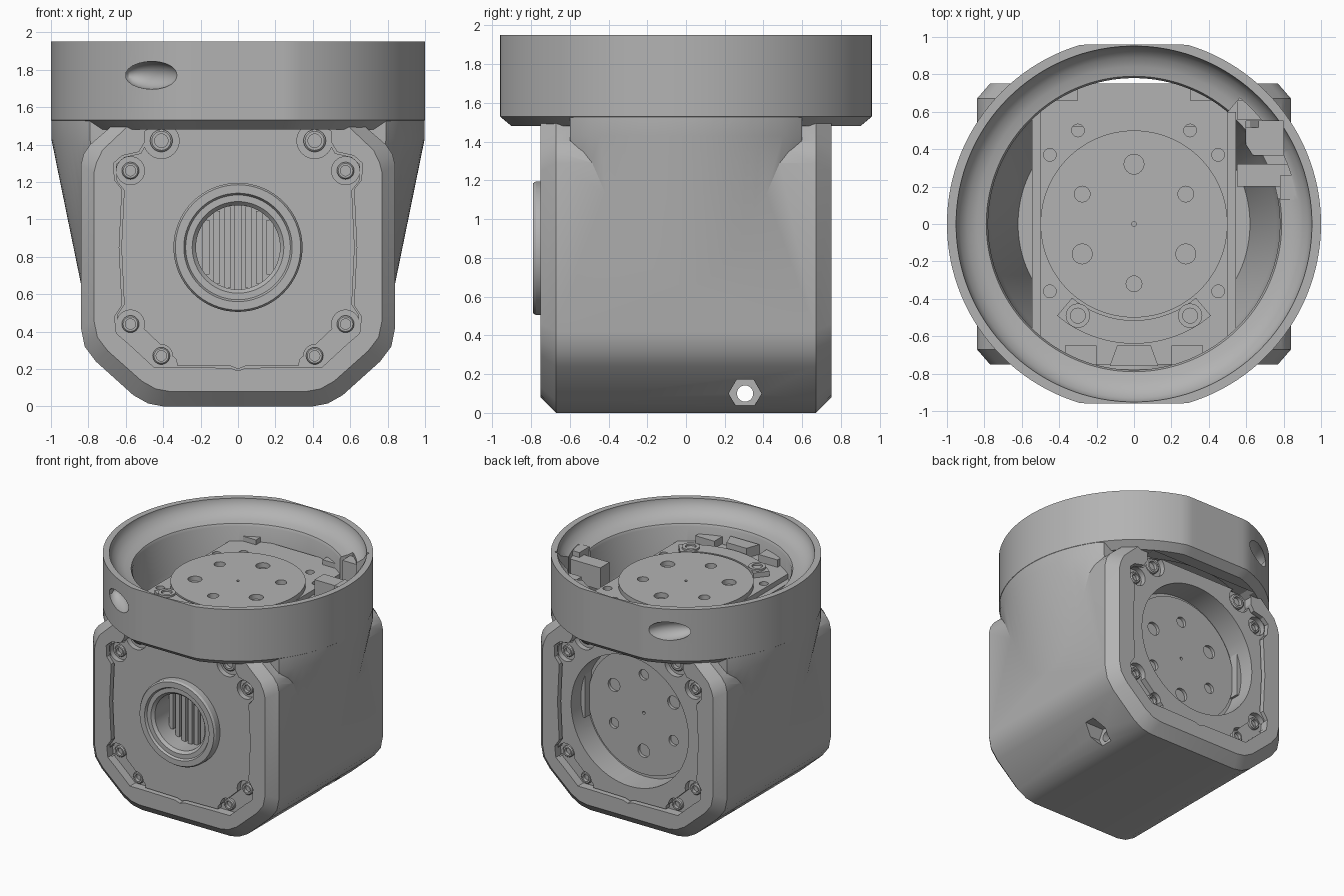
import bpy, bmesh
from math import sin, cos, pi, radians, sqrt

if "Cube" in bpy.data.objects:
    bpy.data.objects.remove(bpy.data.objects["Cube"])

grey = bpy.data.materials.new("neutral_grey")
grey.use_nodes = True
grey.diffuse_color = (0.45, 0.45, 0.45, 1)
grey.node_tree.nodes["Principled BSDF"].inputs["Base Color"].default_value = grey.diffuse_color

CZ = 0.85          # height of the motor axis on front and back


def finish(name, bm):
    bmesh.ops.remove_doubles(bm, verts=bm.verts, dist=1e-5)
    bmesh.ops.recalc_face_normals(bm, faces=bm.faces)
    me = bpy.data.meshes.new(name)
    bm.to_mesh(me)
    bm.free()
    me.materials.append(grey)
    ob = bpy.data.objects.new(name, me)
    bpy.context.collection.objects.link(ob)
    return ob


def place(axis, u, v, t):
    return {"x": (t, u, v), "y": (u, t, v), "z": (u, v, t)}[axis]


def loft(name, loops, closed=False):
    """Skin a row of equal point loops, capping the ends."""
    bm = bmesh.new()
    rows = [[bm.verts.new(p) for p in loop] for loop in loops]
    n = len(rows[0])
    pairs = list(zip(rows, rows[1:])) + ([(rows[-1], rows[0])] if closed else [])
    for a, b in pairs:
        for i in range(n):
            j = (i + 1) % n
            bm.faces.new((a[i], a[j], b[j], b[i]))
    if not closed:
        bm.faces.new(rows[0])
        bm.faces.new(rows[-1])
    return finish(name, bm)


def extrude(name, pts, lo, hi, axis="y"):
    return loft(name, [[place(axis, u, v, t) for u, v in pts] for t in (lo, hi)])


def circle(r, u=0, v=0, n=32):
    return [(u + r * cos(2 * pi * i / n), v + r * sin(2 * pi * i / n)) for i in range(n)]


def turned(name, prof, axis="z", u=0, v=0, n=96, closed=False):
    """Turn a profile of (radius, height) or (radius, height, y limit)."""
    loops = []
    for p in prof:
        lim = p[2] if len(p) > 2 else 9
        loops.append([place(axis, a, max(-lim, min(lim, b)), p[1]) for a, b in circle(p[0], u, v, n)])
    return loft(name, loops, closed)


def box(name, x0, x1, y0, y1, z0, z1):
    return extrude(name, [(x0, y0), (x1, y0), (x1, y1), (x0, y1)], z0, z1, "z")


def combine(ob, tool, op="DIFFERENCE"):
    mod = ob.modifiers.new("bool", "BOOLEAN")
    mod.operation, mod.solver, mod.object = op, "EXACT", tool
    bpy.context.view_layer.update()
    me = bpy.data.meshes.new_from_object(ob.evaluated_get(bpy.context.evaluated_depsgraph_get()))
    ob.modifiers.clear()
    ob.data = me
    bpy.data.objects.remove(tool)


def mirrored(half):
    return half + [(-x, z) for x, z in reversed(half) if x > 0]


def arc(r0, r1, a0, a1, n=24):
    angles = [radians(a0 + (a1 - a0) * i / n) for i in range(n + 1)]
    return ([(r0 * cos(a), r0 * sin(a)) for a in angles]
            + [(r1 * cos(a), r1 * sin(a)) for a in reversed(angles)])


# Housing: chamfered block, flared shoulders and flat-sided collar
outer = mirrored([(0, 0), (.40, 0), (.48, .015), (.56, .06), (.76, .24), (.82, .32), (.84, .42),
                  (.84, 1.29), (.825, 1.35), (.79, 1.4), (.64, 1.53), (0, 1.53)])
inner = [(x * .917, CZ + (z - CZ) * .906 if z < 1.4 else z - .03) for x, z in outer]
housing = loft("housing", [[(x, y, z) for x, z in pts] for pts, y in
                           ((inner, -.75), (outer, -.67), (outer, .67), (inner, .75))])
combine(housing, turned("shoulders", [(.80, .46, .6), (.998, 1.43, .6), (.998, 1.6, .6)]), "UNION")
combine(housing, turned("collar", [(.94, 1.48, .9), (1, 1.53, .96), (1, 1.95, .96)], n=128), "UNION")

# Hollow with a dished seat in the collar
combine(housing, turned("hollow", [(.62, .7, .6), (.76, 1.44, .66), (.78, 1.5, .78), (.78, 1.80), (.79, 1.82),
                                   (.84, 1.83), (.89, 1.85), (.93, 1.89), (.95, 1.93), (.955, 2)], n=128))
combine(housing, extrude("latch_gap", arc(.7, .88, 10, 50), 1.62, 2, "z"))
combine(housing, extrude("wire_gap", [(.6, .37), (.8, .37), (.8, .55), (.6, .55)], 1.3, 2, "z"))

# Oblong ports in the collar, hexagon nut pocket and cross hole
for s in (-1, 1):
    k = [sin(i * pi / 12) for i in range(1, 12)]
    h = [-cos(i * pi / 12) for i in range(1, 12)]
    port = loft("port", [[(-.46 + .145 * a, s * .885 + .11 * b * f - .055 * a * s * -2, 1.77 + .075 * c * f)
                          for b, c in circle(1, n=24)] for f, a in zip(k, h)])
    combine(housing, port)
combine(housing, extrude("nut_pocket", circle(.085, .305, .1, 6), .52, 1, "x"))
combine(housing, extrude("cross_hole", circle(.042, .305, .1), -1, 1, "x"))

# Front and back openings, each with a base plate, cover panel and screws
opening = mirrored([(0, .19), (.04, .205), (.32, .21), (.45, .21), (.58, .33), (.65, .39), (.66, .48), (.62, .54),
                    (.635, .85), (.62, 1.16), (.66, 1.21), (.665, 1.3), (.62, 1.34), (.53, 1.36),
                    (.50, 1.41), (.50, 1.47), (.45, 1.5), (0, 1.5)])
panel_shape = [(x * .982, CZ + (z - CZ) * .985) for x, z in opening]
foot_pad = [(.31, .12), (.33, .25), (.51, .42), (.6, .4), (.7, .3), (.5, .1)]
screws = ((.41, 1.42, .06, .095), (.575, 1.26, .046, .075), (.575, .44, .046, .075), (.41, .27, .046, .06))

for s, side, bore in ((-1, "front", .3), (1, "back", .53)):
    combine(housing, extrude("opening", opening, s * .52, s * .8))
    base = extrude(side + "_base_plate", opening, s * .515, s * .68)
    panel = extrude(side + "_panel", panel_shape, s * .6, s * .725)
    for part in (base, panel):
        combine(part, extrude("bore", circle(bore, 0, CZ, 64), s * .4, s * .9))
    for m in (-1, 1):
        combine(panel, extrude("foot_pad", [(m * x, z) for x, z in foot_pad], s * .5, s * .8))
        for x, z, r, clear in screws:
            combine(panel, extrude("clearance", circle(clear, m * x, z), s * .5, s * .8))
            turned(side + "_screw", [(r, s * .67), (r, s * .70), (r * .85, s * .708), (r * .6, s * .708),
                                     (r * .6, s * .67)], "y", m * x, z, 24, True)

# Front bearing boss and slatted vent
turned("bearing_boss", [(.345, -.6), (.345, -.775), (.335, -.79), (.29, -.79), (.28, -.772), (.245, -.772),
                        (.225, -.75), (.225, -.54)][:8], "y", 0, CZ, 64, True)
extrude("vent_back", circle(.24, 0, CZ, 48), -.53, -.57)
for i in range(-3, 4):
    x = i * .057
    hgt = sqrt(.225 ** 2 - x * x)
    box("vent_slat", x - .018, x + .018, -.62, -.56, CZ - hgt, CZ + hgt)


# Output discs on top and back, both with six holes
def output_disc(name, axis, v, lo, hi, turn, r):
    disc = extrude(name, circle(.5, 0, v, 96), lo, hi, axis)
    for i in range(6):
        a = radians(turn + 60 * i)
        hole = circle(.053 if i % 2 == 0 else .042, r * cos(a), v + r * sin(a), 24)
        combine(disc, extrude("hole", hole, hi - (hi - lo) * .7, hi + .1, axis))
    combine(disc, extrude("pin", circle(.012, 0, v, 12), hi - .02, hi + .1, axis))


output_disc("top_output_disc", "z", 0, 1.5, 1.72, 90, .32)
output_disc("back_output_disc", "y", CZ, .45, .545, 30, .31)

# Inner motor body, its top plate and side rails
box("motor_body", -.5, .5, -.53, .52, .3, 1.6)
plate = box("motor_top_plate", -.5, .5, -.75, .75, 1.52, 1.68)
for x, y in ((.3, .5), (.45, .37), (.45, -.36)):
    for m in (-1, 1):
        combine(plate, extrude("hole", circle(.034, m * x, y, 20), 1.58, 1.8, "z"))
for m in (-1, 1):
    box("side_rail", m * .49, m * .545, -.6, .6, .7, 1.64)
    box("rear_tab", m * .3, m * .55, .66, .74, 1.6, 1.72)
    turned("bracket_screw", [(.065, 1.68), (.065, 1.735), (.04, 1.735), (.04, 1.68)], "z", m * .3, -.49, 24, True)
    box("front_tab", m * .2, m * .37, -.76, -.65, 1.6, 1.74)

# Curved bracket, centre tab and latch arm
bracket = extrude("curved_bracket", arc(.515, .64, 230, 310), 1.6, 1.72, "z")
extrude("centre_tab", [(-.13, -.76), (.13, -.76), (.09, -.65), (-.09, -.65)], 1.6, 1.76, "z")
box("latch_arm", .55, .9, .2, .32, 1.62, 1.8)
box("latch_step", .78, .92, .13, .26, 1.66, 1.84)
box("latch_hook", .55, .68, .56, .66, 1.62, 1.82)

for ob in bpy.context.scene.objects:
    if ob.type == "MESH":
        bpy.ops.object.select_all(action="DESELECT")
        ob.select_set(True)
        bpy.context.view_layer.objects.active = ob
        bpy.ops.object.shade_smooth_by_angle(angle=radians(28))
